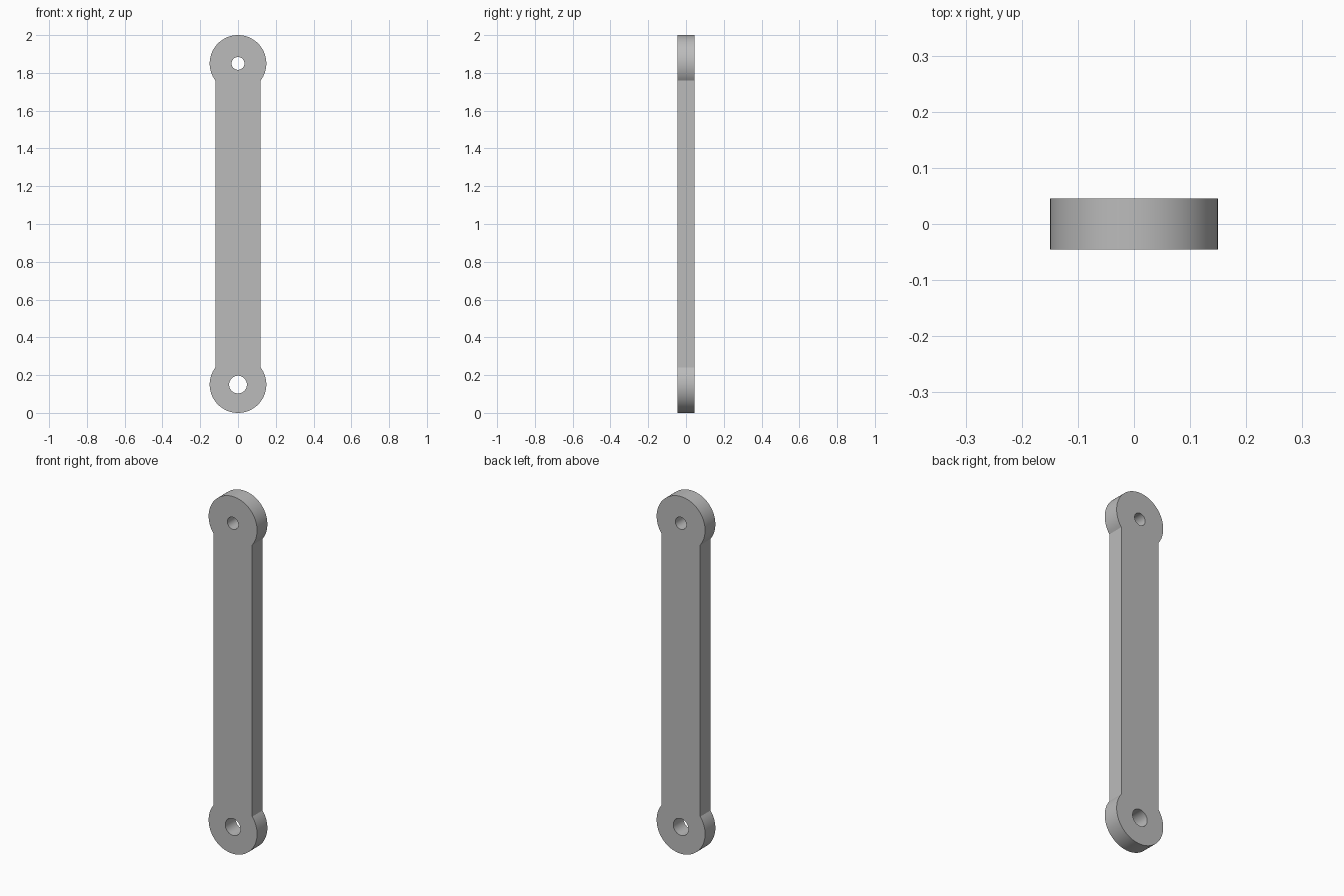
import bpy, bmesh
from math import asin, cos, sin, pi, radians
from mathutils import Vector

cube = bpy.data.objects.get("Cube")
if cube:
    bpy.data.objects.remove(cube, do_unlink=True)

EYE_R, BAR_HALF, DEPTH = 0.15, 0.12, 0.091
TOP_Z, LOW_Z = 1.85, 0.15
STEPS = 56

grey = bpy.data.materials.new("plain grey")
grey.use_nodes = True
colour = (0.5, 0.5, 0.5, 1)
grey.diffuse_color = colour
grey.node_tree.nodes["Principled BSDF"].inputs["Base Color"].default_value = colour


def arc(z, radius, start, end, steps):
    """Points on an arc in the front plane."""
    angles = [start + (end - start) * i / steps for i in range(steps + 1)]
    return [Vector((radius * cos(a), -DEPTH / 2, z + radius * sin(a))) for a in angles]


def add_loop(bm, points):
    verts = [bm.verts.new(p) for p in points]
    return [bm.edges.new((v, verts[i - 1])) for i, v in enumerate(verts)]


# Outline: a round eye at each end, joined by the straight bar
neck = pi / 2 - asin(BAR_HALF / EYE_R)
outline = arc(TOP_Z, EYE_R, -neck, pi + neck, STEPS)
outline += arc(LOW_Z, EYE_R, pi - neck, 2 * pi + neck, STEPS)

bm = bmesh.new()
edges = add_loop(bm, outline)

# Pin holes: the lower one is larger
for z, radius in ((TOP_Z, 0.034), (LOW_Z, 0.047)):
    edges += add_loop(bm, arc(z, radius, 0, 2 * pi, STEPS)[:-1])

# Fill the profile around the holes and give it depth
bmesh.ops.triangle_fill(bm, edges=edges, use_beauty=True, normal=(0, -1, 0))
solid = bmesh.ops.extrude_face_region(bm, geom=bm.faces[:], use_keep_orig=True)
moved = [g for g in solid["geom"] if isinstance(g, bmesh.types.BMVert)]
bmesh.ops.translate(bm, verts=moved, vec=(0, DEPTH, 0))
bmesh.ops.recalc_face_normals(bm, faces=bm.faces[:])

mesh = bpy.data.meshes.new("link_arm")
bm.to_mesh(mesh)
bm.free()
mesh.materials.append(grey)
arm = bpy.data.objects.new("link_arm", mesh)
bpy.context.collection.objects.link(arm)

# Smooth rims with sharp outer edges
bpy.context.view_layer.objects.active = arm
arm.select_set(True)
bpy.ops.object.shade_smooth_by_angle(angle=radians(30))
